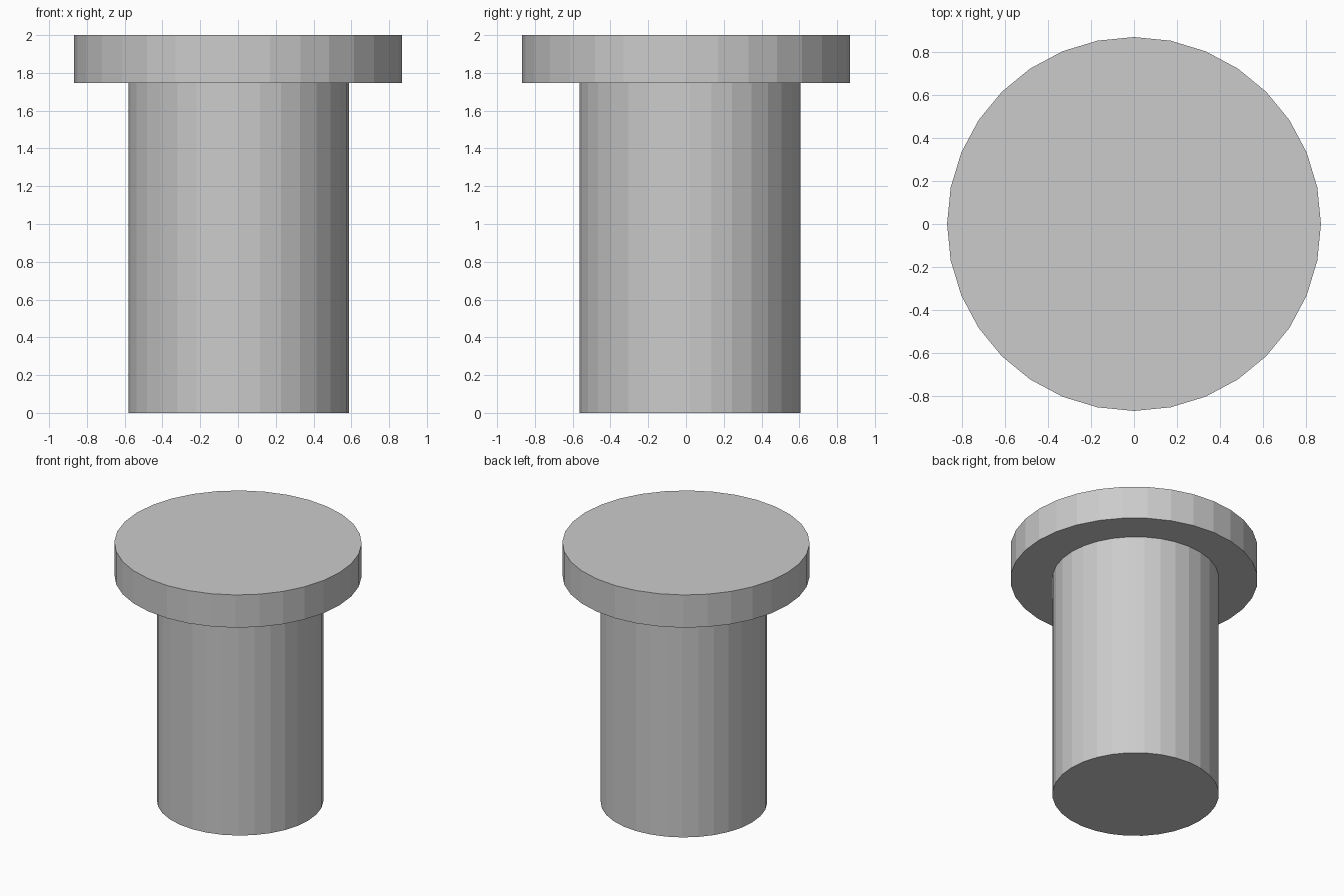
import bpy

if "Cube" in bpy.data.objects:
    bpy.data.objects.remove(bpy.data.objects["Cube"])


def cylinder(name, radius, z0, z1, x=0.0, y=0.0):
    """Flat-shaded 32-sided cylinder between two heights."""
    bpy.ops.mesh.primitive_cylinder_add(
        vertices=32, radius=radius, depth=z1 - z0,
        location=(x, y, (z0 + z1) / 2))
    obj = bpy.context.object
    obj.name = name
    return obj


# Wide disc on top
cylinder("head", 0.867, 1.747, 2.0)

# Shaft below, set slightly towards the back, just entering the head
cylinder("shaft", 0.584, 0.0, 1.755, x=0.003, y=0.021)
